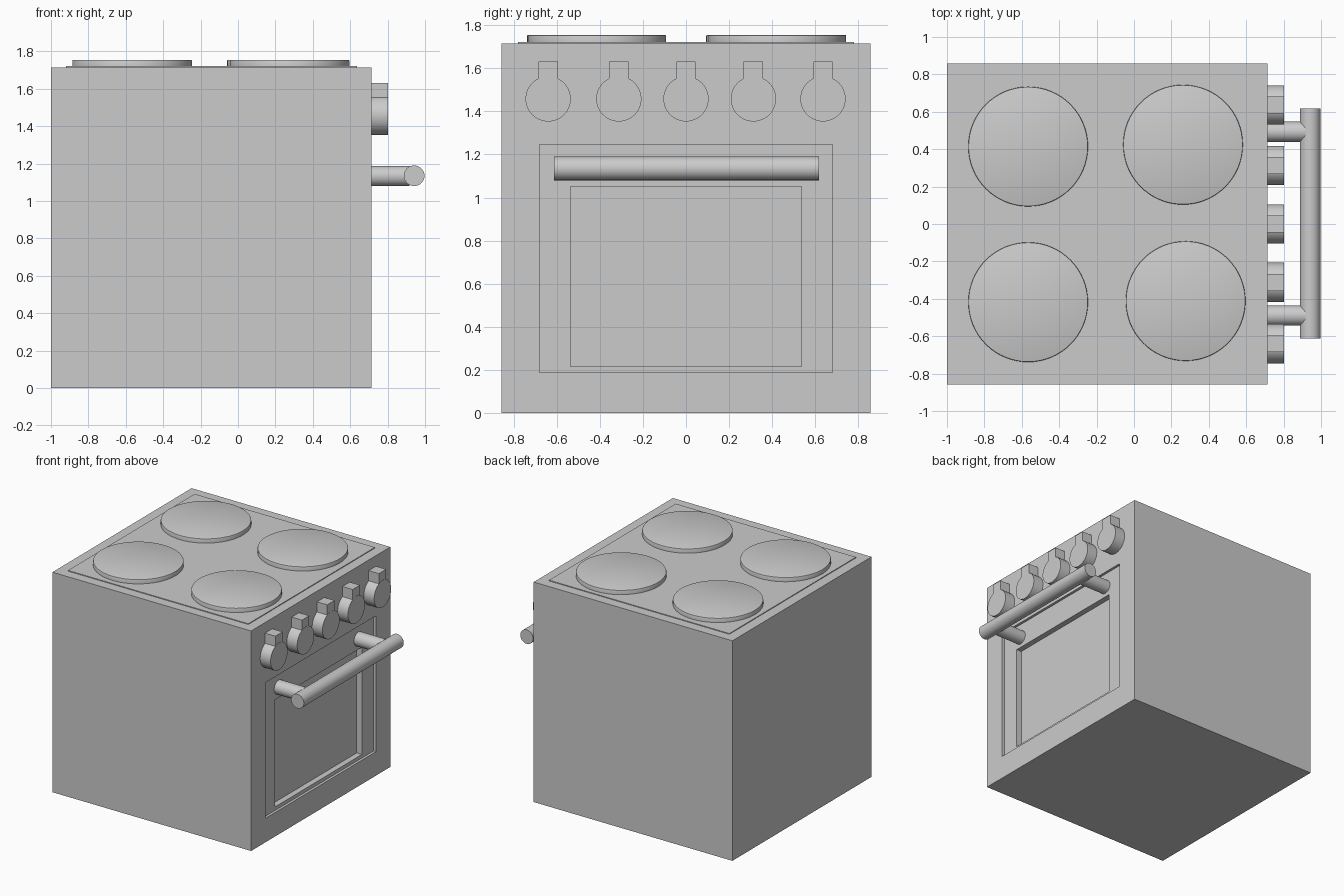
import bpy, bmesh, math
from mathutils import Matrix

if "Cube" in bpy.data.objects:
    bpy.data.objects.remove(bpy.data.objects["Cube"])

FACE_X = 0.713
HALF = 0.857
HEIGHT = 1.715


def finish(name, bm, smooth=True):
    bmesh.ops.recalc_face_normals(bm, faces=bm.faces)
    mesh = bpy.data.meshes.new(name)
    bm.to_mesh(mesh)
    bm.free()
    obj = bpy.data.objects.new(name, mesh)
    bpy.context.collection.objects.link(obj)
    if smooth:
        bpy.ops.object.select_all(action='DESELECT')
        obj.select_set(True)
        bpy.context.view_layer.objects.active = obj
        bpy.ops.object.shade_smooth_by_angle(angle=math.radians(35))
    return obj


def box(name, lo, hi):
    bm = bmesh.new()
    bmesh.ops.create_cube(bm, size=1)
    for v in bm.verts:
        v.co = [(a + b) / 2 + c * (b - a) for a, b, c in zip(lo, hi, v.co)]
    return finish(name, bm, False)


def cylinder(name, radius, center, depth, axis='Z', sides=48, bevel=0):
    bm = bmesh.new()
    bmesh.ops.create_cone(bm, cap_ends=True, segments=sides,
                          radius1=radius, radius2=radius, depth=depth)
    if bevel:
        rim = [e for e in bm.edges if all(v.co.z > 0 for v in e.verts)]
        bmesh.ops.bevel(bm, geom=rim, offset=bevel, segments=2,
                        profile=0.5, affect='EDGES')
    turn = {'X': Matrix.Rotation(math.pi / 2, 4, 'Y'),
            'Y': Matrix.Rotation(math.pi / 2, 4, 'X'),
            'Z': Matrix.Identity(4)}[axis]
    bm.transform(Matrix.Translation(center) @ turn)
    return finish(name, bm)


# Oven body: nested rectangles along x form the case, door recess and window recess
rings = [(-1.0, HALF, 0, HEIGHT),
         (FACE_X, HALF, 0, HEIGHT),
         (FACE_X, 0.68, 0.187, 1.245),
         (FACE_X - 0.02, 0.68, 0.187, 1.245),
         (FACE_X - 0.02, 0.536, 0.215, 1.05),
         (FACE_X - 0.065, 0.536, 0.215, 1.05)]
bm = bmesh.new()
loops = [[bm.verts.new(p) for p in
          ((x, -w, z0), (x, w, z0), (x, w, z1), (x, -w, z1))]
         for x, w, z0, z1 in rings]
for a, b in zip(loops, loops[1:]):
    for i in range(4):
        j = (i + 1) % 4
        bm.faces.new((a[i], a[j], b[j], b[i]))
bm.faces.new(loops[0])
bm.faces.new(loops[-1])
finish("oven_body", bm, False)

# Thin hob plate and four burners
box("hob_plate", (-0.92, -0.78, HEIGHT - 0.01), (0.635, 0.78, HEIGHT + 0.006))
for i, (x, y) in enumerate([(-0.566, 0.414), (0.262, 0.424),
                            (-0.566, -0.418), (0.276, -0.412)], 1):
    cylinder(f"burner_{i}", 0.32, (x, y, 1.735), 0.04, sides=64, bevel=0.006)

# Control knobs with an upright pointer
for i, y in enumerate((-0.64, -0.312, 0.0, 0.313, 0.636), 1):
    cylinder(f"knob_{i}", 0.105, (0.752, y, 1.458), 0.1, 'X')
    box(f"knob_pointer_{i}", (0.702, y - 0.045, 1.5), (0.801, y + 0.045, 1.632))

# Door handle: bar on two posts
cylinder("handle_bar", 0.055, (0.942, 0.002, 1.135), 1.23, 'Y')
for i, y in enumerate((-0.49, 0.493), 1):
    cylinder(f"handle_post_{i}", 0.054, (0.803, y, 1.133), 0.23, 'X')
